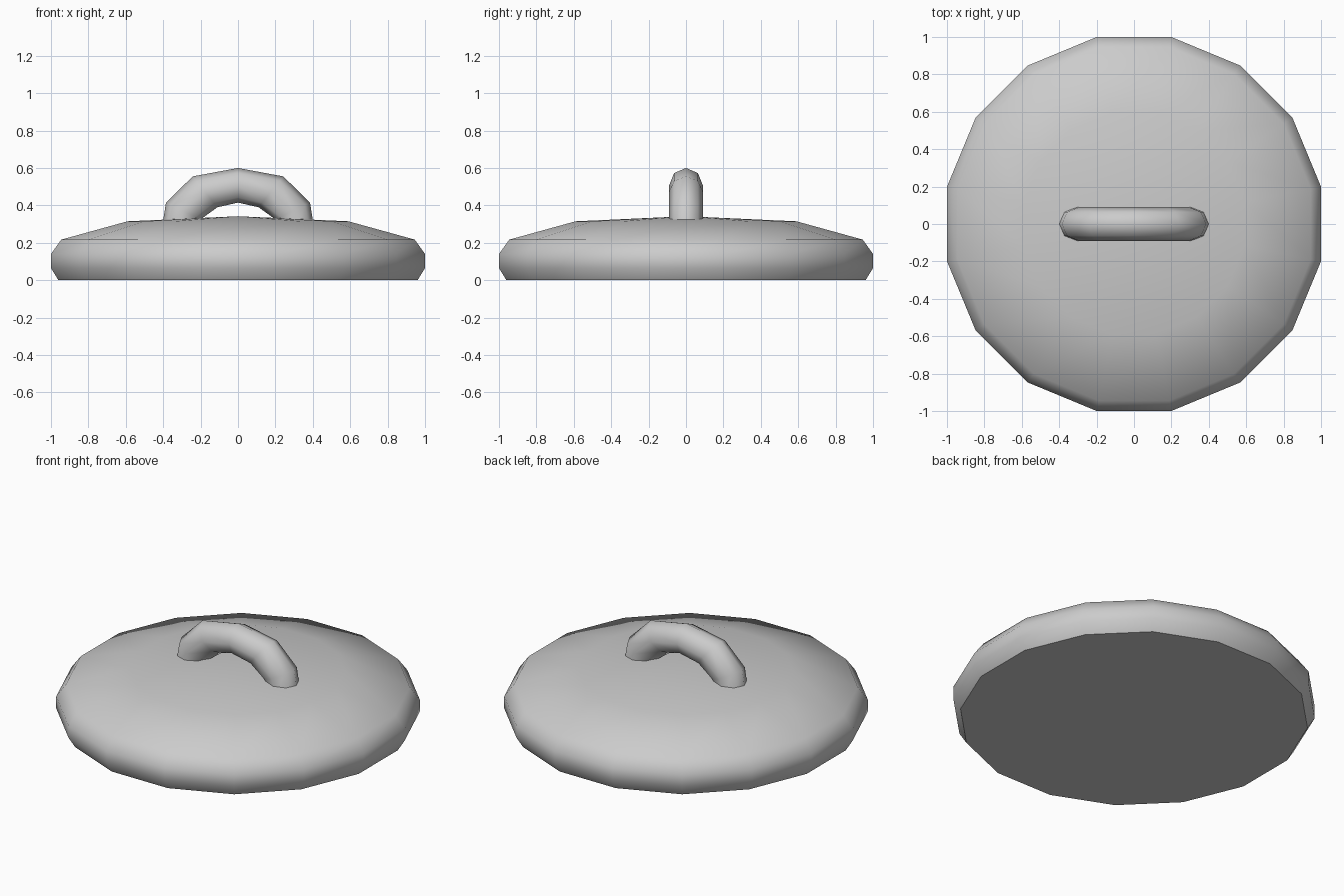
import bpy, math

if "Cube" in bpy.data.objects:
    bpy.data.objects.remove(bpy.data.objects["Cube"])

grey = bpy.data.materials.new("lid_grey")
grey.diffuse_color = (0.6, 0.6, 0.6, 1)
grey.use_nodes = True
grey.node_tree.nodes["Principled BSDF"].inputs["Base Color"].default_value = grey.diffuse_color


def make(name, verts, faces):
    mesh = bpy.data.meshes.new(name)
    mesh.from_pydata(verts, [], faces)
    mesh.materials.append(grey)
    ob = bpy.data.objects.new(name, mesh)
    bpy.context.collection.objects.link(ob)
    bpy.ops.object.select_all(action='DESELECT')
    ob.select_set(True)
    bpy.context.view_layer.objects.active = ob
    bpy.ops.object.mode_set(mode='EDIT')
    bpy.ops.mesh.select_all(action='SELECT')
    bpy.ops.mesh.normals_make_consistent(inside=False)
    bpy.ops.object.mode_set(mode='OBJECT')
    bpy.ops.object.shade_smooth_by_angle(angle=math.radians(50))
    return ob


def bridge(rings, n):
    return [(r * n + i, r * n + (i + 1) % n, (r + 1) * n + (i + 1) % n, (r + 1) * n + i)
            for r in range(rings - 1) for i in range(n)]


# Lid: 16-sided turned dome with a flat underside (half widths across flats, z)
N = 16
profile = [(0.96, 0.0), (1.0, 0.065), (1.0, 0.14), (0.945, 0.217), (0.59, 0.315)]
verts = []
for w, z in profile:
    r = w / math.cos(math.pi / N)
    for i in range(N):
        a = 2 * math.pi * (i + 0.5) / N
        verts.append((r * math.cos(a), r * math.sin(a), z))
faces = bridge(len(profile), N)
faces.append(tuple(reversed(range(N))))
apex = len(verts)
verts.append((0, 0, 0.342))
top = (len(profile) - 1) * N
faces += [(top + i, top + (i + 1) % N, apex) for i in range(N)]
make("lid", verts, faces)

# Handle: octagonal tube arching along x; outer and inner points of each ring
half = [((0.405, 0.29), (0.225, 0.25)), ((0.385, 0.415), (0.20, 0.325)),
        ((0.242, 0.555), (0.11, 0.39))]
sections = half + [((0, 0.60), (0, 0.415))]
sections += [((-o[0], o[1]), (-i[0], i[1])) for o, i in reversed(half)]
M = 8
verts = []
for o, i in sections:
    cx, cz = (o[0] + i[0]) / 2, (o[1] + i[1]) / 2
    hx, hz = (o[0] - i[0]) / 2, (o[1] - i[1]) / 2
    for k in range(M):
        a = 2 * math.pi * k / M
        verts.append((cx + hx * math.cos(a), 0.09 * math.sin(a), cz + hz * math.cos(a)))
faces = bridge(len(sections), M)
last = (len(sections) - 1) * M
faces += [tuple(range(M)), tuple(range(last, last + M))]
make("handle", verts, faces)
